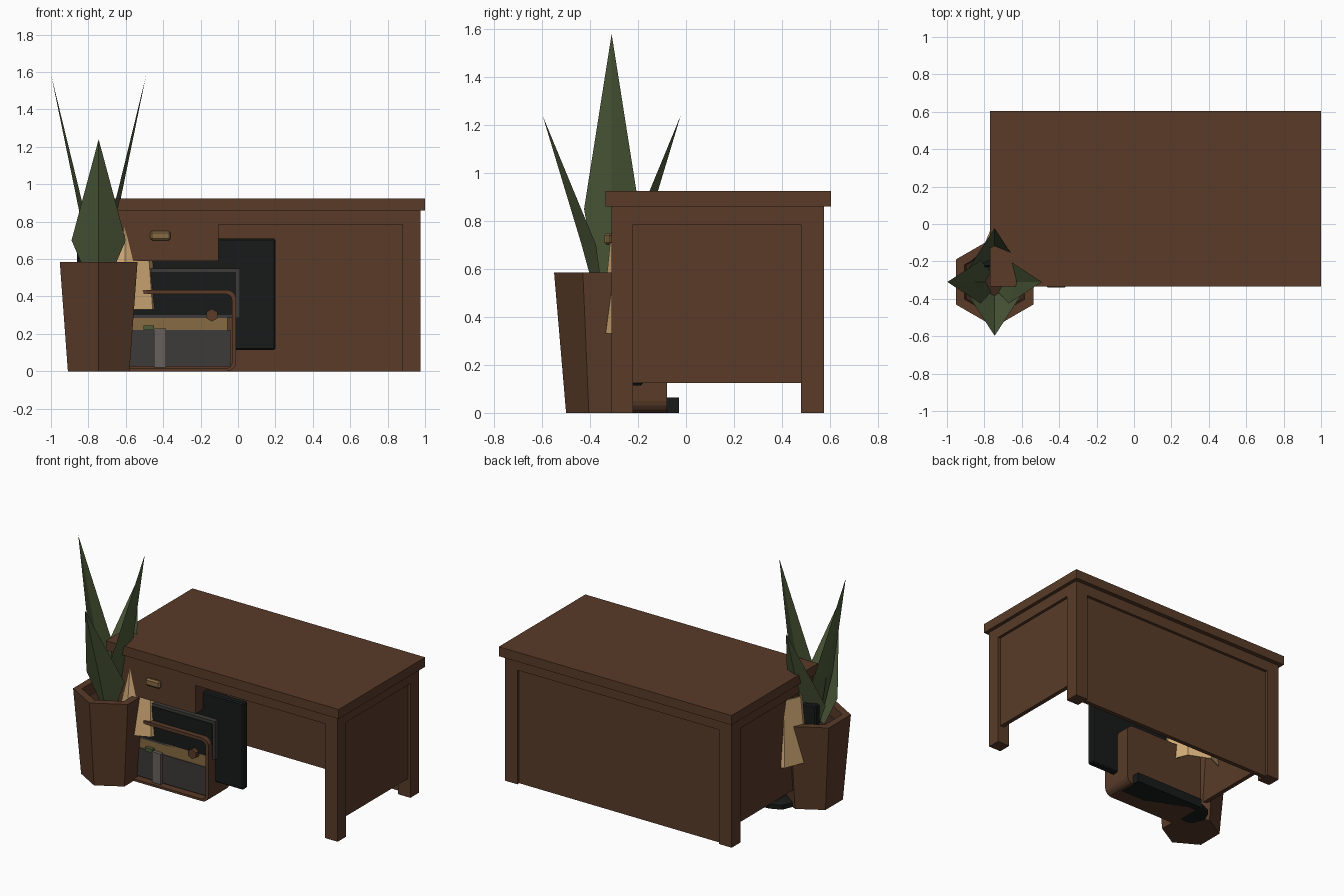
import bpy, bmesh
from math import sin, cos, pi

if "Cube" in bpy.data.objects:
    bpy.data.objects.remove(bpy.data.objects["Cube"])


def mat(name, r, g, b):
    m = bpy.data.materials.new(name)
    m.diffuse_color = (r, g, b, 1)
    m.use_nodes = True
    m.node_tree.nodes["Principled BSDF"].inputs["Base Color"].default_value = m.diffuse_color
    return m


WOOD = mat("wood", .10, .044, .022)
BLACK = mat("black", .009, .010, .010)
GREY = mat("dark_grey", .045, .043, .040)
STEEL = mat("light_grey", .14, .12, .11)
GOLD = mat("gold", .24, .145, .055)
CREAM = mat("cream", .66, .42, .19)
GREEN = mat("green", .075, .105, .042)
SOIL = mat("soil", .045, .02, .012)


def finish(name, bm, m):
    bmesh.ops.recalc_face_normals(bm, faces=bm.faces[:])
    me = bpy.data.meshes.new(name)
    bm.to_mesh(me)
    bm.free()
    me.materials.append(m)
    ob = bpy.data.objects.new(name, me)
    bpy.context.collection.objects.link(ob)
    return ob


def box(name, x0, x1, y0, y1, z0, z1, m, bevel=0):
    bm = bmesh.new()
    bmesh.ops.create_cube(bm, size=1)
    for v in bm.verts:
        v.co = ((x0 + x1) / 2 + v.co.x * (x1 - x0),
                (y0 + y1) / 2 + v.co.y * (y1 - y0),
                (z0 + z1) / 2 + v.co.z * (z1 - z0))
    ob = finish(name, bm, m)
    if bevel:
        mod = ob.modifiers.new("bevel", 'BEVEL')
        mod.width, mod.segments = bevel, 1
    return ob


def loft(name, loops, m, closed=False):
    """Bridge successive loops; cap the ends, or join last to first."""
    bm = bmesh.new()
    rows = [[bm.verts.new(p) for p in loop] for loop in loops]
    n = len(rows[0])
    pairs = list(zip(rows, rows[1:]))
    if closed:
        pairs.append((rows[-1], rows[0]))
    else:
        bm.faces.new(rows[0])
        bm.faces.new(rows[-1])
    for a, b in pairs:
        for i in range(n):
            j = (i + 1) % n
            bm.faces.new((a[i], a[j], b[j], b[i]))
    return finish(name, bm, m)


def ring(cx, cy, z, r, n):
    return [(cx + r * cos(2 * pi * i / n + pi / 2), cy + r * sin(2 * pi * i / n + pi / 2), z)
            for i in range(n)]


def round_rect(x0, x1, z0, z1, y, r, seg=4):
    pts = []
    for k, (cx, cz) in enumerate([(x1 - r, z1 - r), (x0 + r, z1 - r), (x0 + r, z0 + r), (x1 - r, z0 + r)]):
        for i in range(seg + 1):
            a = pi / 2 * (k + i / seg)
            pts.append((cx + r * cos(a), y, cz + r * sin(a)))
    return pts


# Desk: top, corner legs, rails and recessed panels
box("desk_top", -.77, 1.0, -.335, .605, .86, .925, WOOD)
for sx, x0, x1 in (("left", -.75, -.655), ("right", .88, .975)):
    box("front_leg_" + sx, x0, x1, -.31, -.22, 0, .86, WOOD)
    box("back_leg_" + sx, x0, x1, .48, .575, 0, .86, WOOD)
for sx, x0, x1, p0, p1 in (("left", -.75, -.70, -.73, -.70), ("right", .925, .975, .925, .955)):
    box("side_rail_" + sx, x0, x1, -.22, .48, .785, .86, WOOD)
    box("side_panel_" + sx, p0, p1, -.22, .48, .125, .785, WOOD)
box("back_rail", -.655, .88, .525, .575, .785, .86, WOOD)
box("back_panel", -.655, .88, .525, .555, 0, .785, WOOD)
box("front_rail", -.105, .88, -.31, -.26, .785, .86, WOOD)

# Drawer and its pull
box("drawer", -.655, -.105, -.31, .50, .59, .86, WOOD)
box("drawer_pull", -.47, -.36, -.34, -.31, .70, .75, GOLD, .01)

# Flat screen turned to the back, on a stand
box("screen_body", -.86, .20, -.23, -.18, .115, .71, BLACK, .008)
box("screen_rear_housing", -.67, .01, -.265, -.23, .285, .55, GREY)
box("screen_rear_cover", -.65, -.01, -.27, -.265, .30, .53, BLACK)
box("screen_stand_neck", -.39, -.27, -.20, -.15, .05, .2, BLACK)
box("screen_stand_foot", -.60, -.06, -.20, -.03, 0, .065, BLACK)

# Radio cabinet: rounded shell with a recessed front
X0, X1, Z1 = -.64, -.01, .435
loft("radio_cabinet", [
    round_rect(X0, X1, 0, Z1, -.08, .05),
    round_rect(X0, X1, 0, Z1, -.305, .05),
    round_rect(X0 + .022, X1 - .022, .015, Z1 - .022, -.305, .035),
    round_rect(X0 + .022, X1 - .022, .015, Z1 - .022, -.255, .035)], WOOD)
box("radio_dial_panel", X0 + .04, X1 - .045, -.265, -.25, .22, .395, GOLD)
box("radio_grille", X0 + .03, X1 - .03, -.27, -.25, .025, .22, GREY)
box("radio_bar", -.45, -.385, -.29, -.26, .02, .23, STEEL)
box("radio_tuner", -.505, -.45, -.29, -.26, .22, .245, GREEN)
box("radio_handle", -.37, -.125, -.24, -.19, .43, .45, GREY, .008)
loft("radio_knob", [[(-.14 + r * sin(i * pi / 3), y, .30 + r * cos(i * pi / 3)) for i in range(6)]
                    for r, y in ((.034, -.26), (.034, -.30))], WOOD)

# Floor lamp: base, pole, bulb and open eight-sided shade
LX, LY = -.605, -.145
loft("lamp_base", [ring(LX, LY, 0, .115, 8), ring(LX, LY, .03, .115, 8), ring(LX, LY, .05, .03, 8)], BLACK)
loft("lamp_pole", [ring(LX, LY, .04, .015, 8), ring(LX, LY, .60, .015, 8)], BLACK)
loft("lamp_shade", [ring(LX, LY, .33, .21, 8), ring(LX, LY, .77, .165, 8),
                    ring(LX, LY, .77, .157, 8), ring(LX, LY, .33, .202, 8)], CREAM, closed=True)

# Six-sided plant pot with soil
PX, PY = -.745, -.31
loft("plant_pot", [ring(PX, PY, 0, .19, 6), ring(PX, PY, .585, .24, 6),
                   ring(PX, PY, .585, .185, 6), ring(PX, PY, .50, .18, 6)], WOOD)
loft("soil", [ring(PX, PY, .49, .175, 6), ring(PX, PY, .51, .178, 6)], SOIL)


def leaf(name, angle, tip, ridge, side, half, base_r):
    """Folded blade; tip, ridge and side are (radius, height) pairs."""
    def pt(r, w, z):
        return (PX + r * cos(angle) - w * sin(angle), PY + r * sin(angle) + w * cos(angle), z)
    bm = bmesh.new()
    t = bm.verts.new(pt(tip[0], 0, tip[1]))
    m = bm.verts.new(pt(ridge[0], 0, ridge[1]))
    b = bm.verts.new(pt(base_r, 0, .48))
    for s in (1, -1):
        e = bm.verts.new(pt(side[0], s * half, side[1]))
        f = bm.verts.new(pt(base_r - .03, s * .05, .48))
        bm.faces.new((t, e, m)[::s])
        bm.faces.new((m, e, f, b)[::s])
    return finish(name, bm, GREEN)


# Four leaves: tall pair sideways, short pair front and back
for i in range(4):
    if i % 2 == 0:
        leaf(f"leaf_{i + 1}", i * pi / 2, (.253, 1.58), (.105, .86), (.075, .85), .115, .045)
    else:
        leaf(f"leaf_{i + 1}", i * pi / 2, (.288, 1.24), (.125, .70), (.065, .70), .145, .065)
